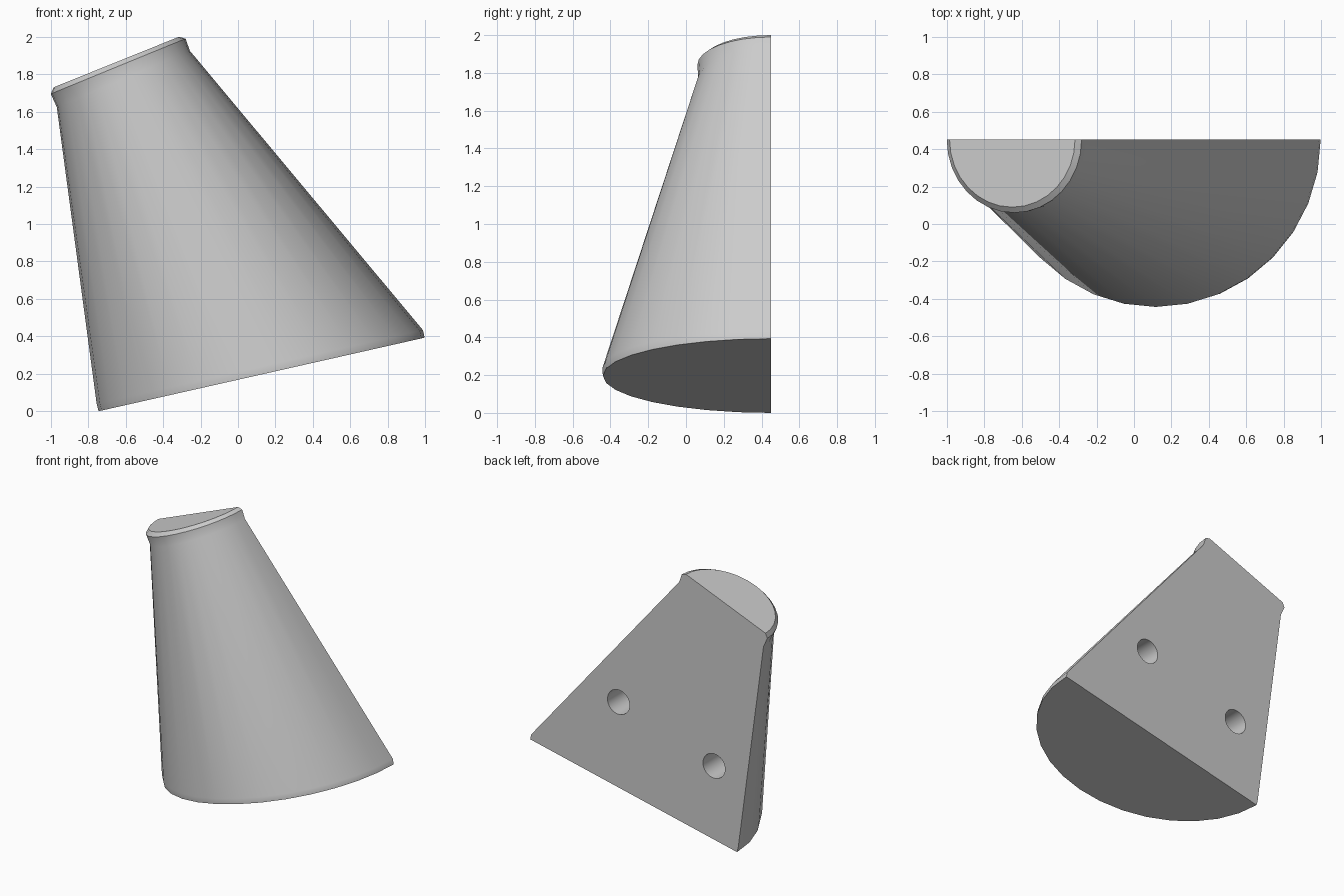
import bpy, bmesh, math
from mathutils import Vector

cube = bpy.data.objects.get("Cube")
if cube:
    bpy.data.objects.remove(cube, do_unlink=True)

BACK = 0.45
SEGMENTS = 16

grey = bpy.data.materials.new("plain_grey")
grey.use_nodes = True
colour = (0.6, 0.6, 0.6, 1)
grey.diffuse_color = colour
grey.node_tree.nodes["Principled BSDF"].inputs["Base Color"].default_value = colour

# Half-round sections: left end (x, z), right end (x, z), depth
sections = [
    ((-0.745, 0.0), (0.997, 0.393), 0.89),      # foot
    ((-0.755, 0.04), (0.988, 0.433), 0.893),    # foot edge
    ((-0.968, 1.625), (-0.257, 1.925), 0.385),  # neck
    ((-1.0, 1.695), (-0.28, 1.99), 0.39),       # flared lip
    ((-0.985, 1.73), (-0.315, 2.0), 0.36),      # top
]


def half_ring(bm, left, right, depth):
    a = Vector((left[0], BACK, left[1]))
    b = Vector((right[0], BACK, right[1]))
    mid, half = (a + b) / 2, (b - a) / 2
    ring = []
    for i in range(SEGMENTS + 1):
        t = math.pi * i / SEGMENTS
        offset = Vector((0, -depth * math.sin(t), 0))
        ring.append(bm.verts.new(mid - half * math.cos(t) + offset))
    return ring


# Tapered half-round body
bm = bmesh.new()
rings = [half_ring(bm, *s) for s in sections]
for low, high in zip(rings, rings[1:]):
    for i in range(SEGMENTS):
        bm.faces.new((low[i], low[i + 1], high[i + 1], high[i]))
bm.faces.new(rings[0])
bm.faces.new(rings[-1])
bm.faces.new([r[0] for r in rings] + [r[-1] for r in reversed(rings)])
bmesh.ops.recalc_face_normals(bm, faces=bm.faces)
mesh = bpy.data.meshes.new("tapered_body")
bm.to_mesh(mesh)
bm.free()
body = bpy.data.objects.new("tapered_body", mesh)
bpy.context.collection.objects.link(body)
mesh.materials.append(grey)

# Two blind mounting holes in the flat back
HOLE_DEPTH = 0.4
for side, x, z in (("left", 0.253, 0.875), ("right", -0.551, 0.604)):
    bpy.ops.mesh.primitive_cylinder_add(
        vertices=32, radius=0.093, depth=2 * HOLE_DEPTH,
        location=(x, BACK, z), rotation=(math.pi / 2, 0, 0))
    cutter = bpy.context.object
    cutter.name = side + "_hole_cutter"
    cutter.data.materials.append(grey)
    cutter.hide_render = True
    cutter.hide_set(True)
    cut = body.modifiers.new(side + "_hole", 'BOOLEAN')
    cut.operation = 'DIFFERENCE'
    cut.solver = 'EXACT'
    cut.object = cutter

# Apply the cuts, then smooth the curved wall
bpy.ops.object.select_all(action='DESELECT')
body.select_set(True)
bpy.context.view_layer.objects.active = body
for name in [m.name for m in body.modifiers]:
    bpy.ops.object.modifier_apply(modifier=name)
for ob in [o for o in bpy.data.objects if o.name.endswith("_hole_cutter")]:
    bpy.data.objects.remove(ob, do_unlink=True)
bpy.ops.object.shade_smooth_by_angle(angle=math.radians(30))
